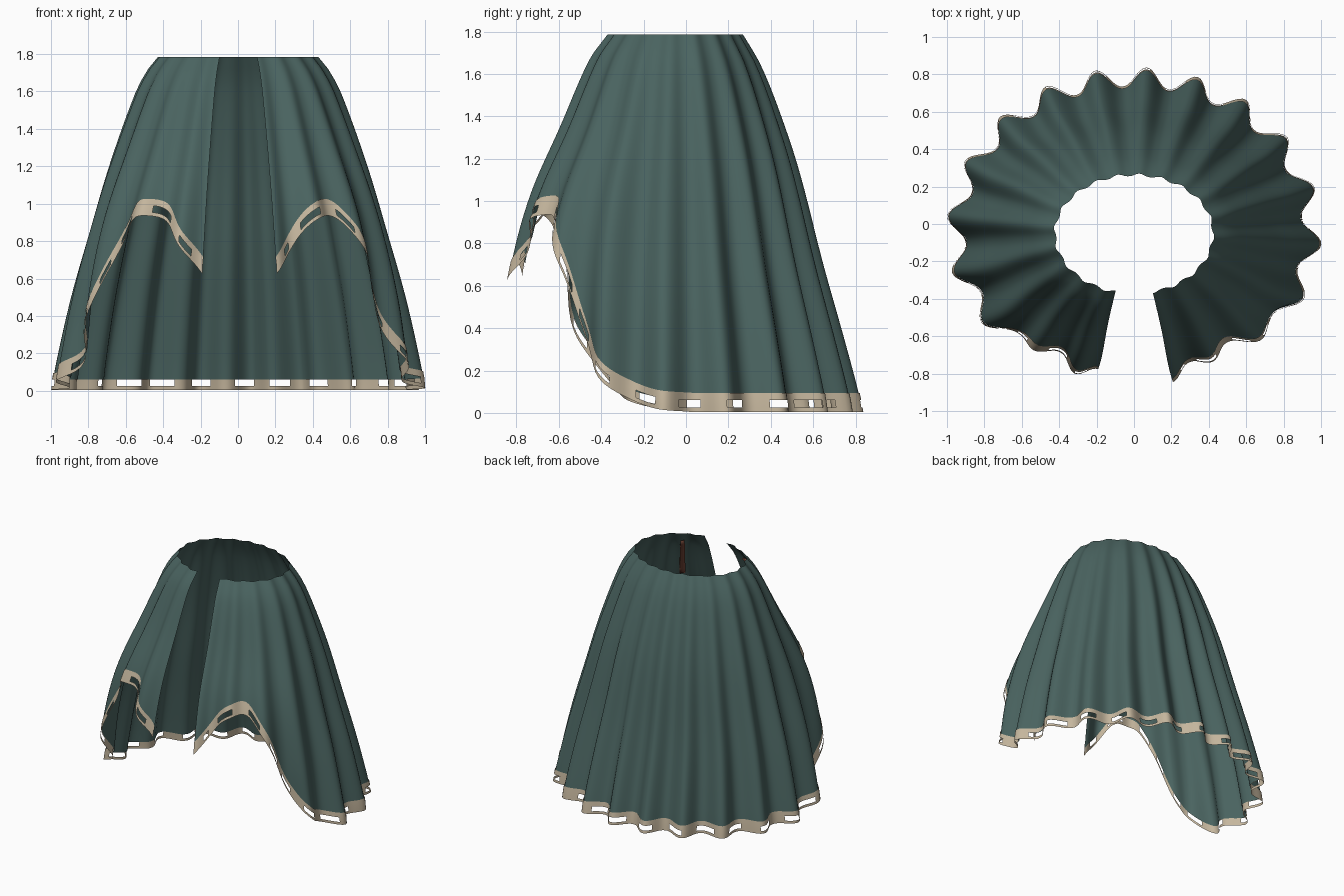
import bpy
import bmesh
from math import sin, cos, pi, radians, dist

cube = bpy.data.objects.get("Cube")
if cube:
    bpy.data.objects.remove(cube)

TOP = 1.785
START = 15.4                          # first pleat, before even spacing
PLEAT = (360 - 2 * START) / 18.5      # eighteen and a half pleats
STEPS = 16                            # columns per pleat
COLS = 296
ROWS = 28
SLOT_PITCH = 0.28


def material(name, rgb):
    mat = bpy.data.materials.new(name)
    mat.use_nodes = True
    mat.diffuse_color = (*rgb, 1)
    bsdf = mat.node_tree.nodes["Principled BSDF"]
    bsdf.inputs["Base Color"].default_value = (*rgb, 1)
    bsdf.inputs["Roughness"].default_value = 0.8
    return mat


teal = material("dark teal cloth", (0.068, 0.126, 0.117))
beige = material("beige trim", (0.56, 0.47, 0.34))
brown = material("brown leather", (0.16, 0.055, 0.035))


def curve(points, x):
    """Smooth interpolation through a few (x, y) points."""
    if x <= points[0][0]:
        return points[0][1]
    if x >= points[-1][0]:
        return points[-1][1]
    i = max(k for k in range(len(points) - 1) if points[k][0] <= x)

    def slope(k):
        a, b = points[max(k - 1, 0)], points[min(k + 1, len(points) - 1)]
        return (b[1] - a[1]) / (b[0] - a[0])

    (x0, y0), (x1, y1) = points[i], points[i + 1]
    h = x1 - x0
    s = (x - x0) / h
    return ((1 + 2 * s) * (1 - s) ** 2 * y0 + s * (1 - s) ** 2 * h * slope(i)
            + s * s * (3 - 2 * s) * y1 + s * s * (s - 1) * h * slope(i + 1))


# Half width, depth to front and back, and front corner fullness, by height
WIDTH = [(0, 1.0), (0.09, 0.99), (0.49, 0.9), (0.84, 0.80), (1.21, 0.69),
         (1.585, 0.555), (1.71, 0.49), (TOP, 0.43)]
BACK = [(0, 0.885), (0.09, 0.868), (0.345, 0.80), (0.7, 0.70), (1.145, 0.585),
        (1.43, 0.49), (1.65, 0.40), (TOP, 0.32)]
FRONT = [(0, 0.88), (0.3, 0.85), (0.62, 0.80), (1.03, 0.69), (1.36, 0.55),
         (1.67, 0.415), (TOP, 0.33)]
FULLNESS = [(0, 0), (0.25, 0.03), (0.5, 0.07), (0.9, 0.11), (1.3, 0.06), (TOP, 0)]
# Hem height by angle from the front
HEM = [(13.6, 0.62), (20, 0.74), (28, 0.89), (35, 0.93), (41, 0.91), (46, 0.80),
       (51, 0.65), (56, 0.42), (60, 0.29), (65, 0.17), (73, 0.07), (84, 0.015), (95, 0)]


def angle(u):
    """Spread the pleats wider at the sides than at front and back."""
    return u - 3.5 * sin(radians(2 * u))


def hem(u):
    return curve(HEM, min(angle(u), 360 - angle(u)))


def surface(u, z, offset=0.0):
    """Point on the pleated cloth; zero is the front, the +x side comes first."""
    t = radians(angle(u))
    fold = 1 - ((1 + cos(2 * pi * (u - START) / PLEAT)) / 2) ** 1.2
    inset = (0.014 + 0.088 * (1 - z / TOP)) * fold - offset
    depth, full = curve(BACK, z), 1
    if cos(t) > 0:
        depth = curve(FRONT, z)
        full += curve(FULLNESS, z) * sin(2 * t) ** 2
    x = (curve(WIDTH, z) * full - inset) * sin(t)
    y = -0.05 - (depth * full - inset) * cos(t)
    return x, y, z


def sheet(name, mat, us, heights, offset=0.0, skip=None):
    """Grid over the cloth; heights(u) lists z from low to high."""
    bm = bmesh.new()
    cols = [[bm.verts.new(surface(u, z, offset)) for z in heights(u)] for u in us]
    for i in range(len(cols) - 1):
        for j in range(len(cols[0]) - 1):
            if not (skip and skip(i, j)):
                bm.faces.new((cols[i][j], cols[i + 1][j],
                              cols[i + 1][j + 1], cols[i][j + 1]))
    for f in bm.faces:
        f.smooth = True
    mesh = bpy.data.meshes.new(name)
    bm.to_mesh(mesh)
    bm.free()
    mesh.materials.append(mat)
    obj = bpy.data.objects.new(name, mesh)
    bpy.context.collection.objects.link(obj)
    return obj


columns = [START + i * PLEAT / STEPS for i in range(COLS + 1)]


# Pleated cloth, ending just above the slots of the trim
def cloth_heights(u):
    low = hem(u) + 0.06
    return [low + (TOP - low) * j / ROWS for j in range(ROWS + 1)]


sheet("pleated_cloth", teal, columns, cloth_heights)


# Hem trim with slots spaced evenly along its length
def trim_heights(u):
    low = hem(u) + 0.005
    return [low, low + 0.02, low + 0.055, low + 0.09]


hem_points = [surface(u, hem(u)) for u in columns]
lengths = [0.0]
for a, b in zip(hem_points, hem_points[1:]):
    lengths.append(lengths[-1] + dist(a, b))
side_length = next(s for s, u in zip(lengths, columns) if u > 93)


def slot(i, j):
    step = (lengths[i] - side_length) / SLOT_PITCH
    return j == 1 and 3 < i < COLS - 4 and (step + 0.24) % 1 < 0.48


sheet("hem_trim", beige, columns, trim_heights, 0.005, slot)

# Leather straps inside the waist, one on each side of the opening
for side, middle in (("left", 39.4), ("right", 320.6)):
    strap = sheet(side + "_inner_strap", brown,
                  [middle + d for d in (-2, 0, 2)],
                  lambda u: [1.4 + 0.04 * k for k in range(9)], -0.025)
    thick = strap.modifiers.new("thickness", "SOLIDIFY")
    thick.thickness = 0.01
